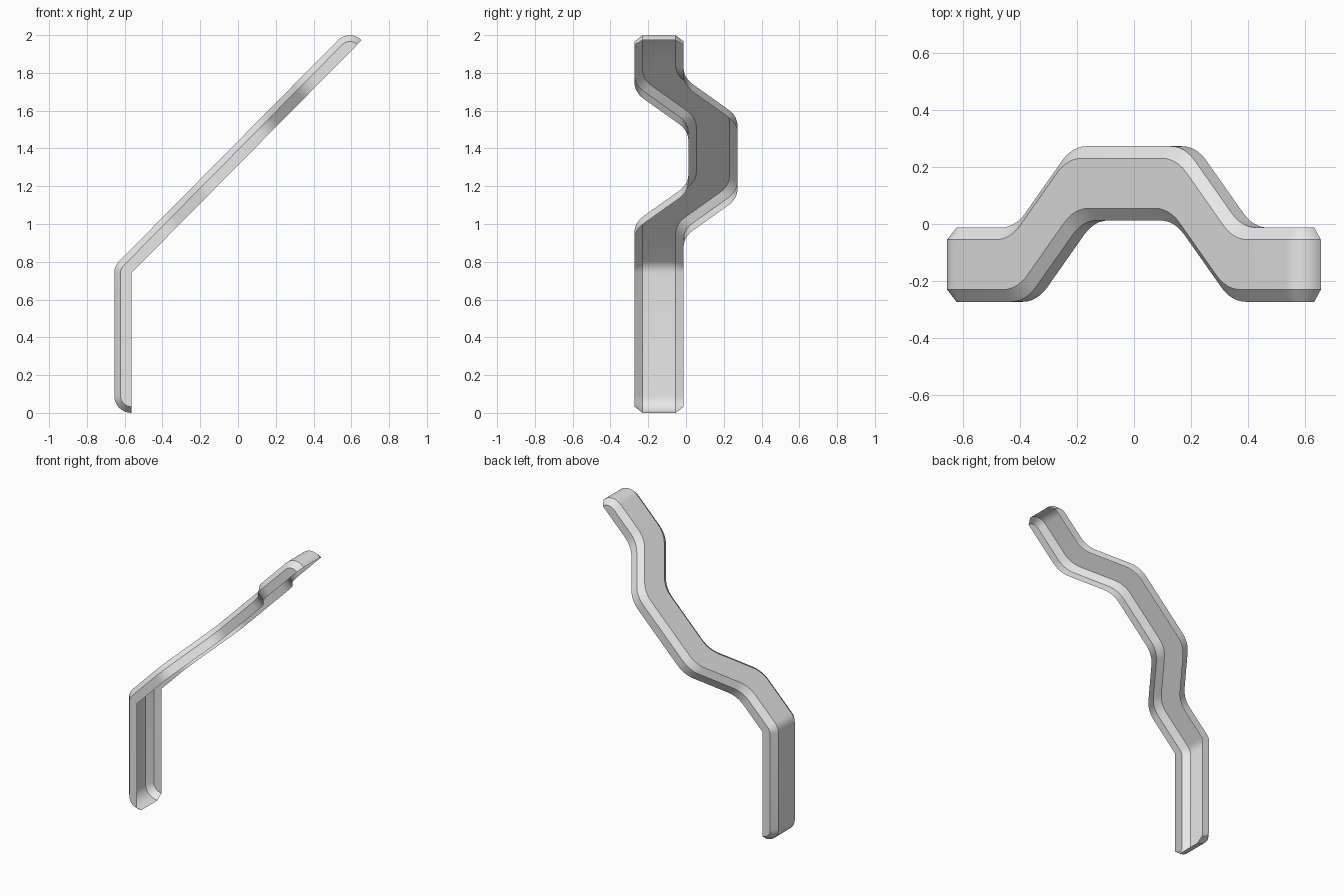
import bpy, bmesh
from math import sin, cos, pi, atan2, hypot, radians

cube = bpy.data.objects.get("Cube")
if cube:
    bpy.data.objects.remove(cube)

# Main dimensions
DEPTH = 0.09                      # depth of the pressed shell
ELBOW = (-0.565, 0.74)            # rim corner between leg and arm
TIP = (0.655, 1.973)              # rim at the far end of the arm
LOW, HIGH = -0.1425, 0.1425       # sideways positions of the arm
SKEW = 0.2                        # slant of the section inside each jog

# Open channel section: (sideways, outward)
section = [(0.13, 0), (0.13, 0.057), (0.0875, DEPTH),
           (-0.0875, DEPTH), (-0.13, 0.057), (-0.13, 0)]

slope = atan2(TIP[1] - ELBOW[1], TIP[0] - ELBOW[0])
length = hypot(TIP[0] - ELBOW[0], TIP[1] - ELBOW[1])
up = slope + pi / 2               # outward direction of the arm
stations = []                     # (x, z, outward angle, y, skew)


def turn(x, z, start, end, steps):
    """Swing the section around a point on the rim."""
    for i in range(steps + 1):
        stations.append((x, z, start + (end - start) * i / steps, LOW, 0))


def on_arm(s):
    return ELBOW[0] + s * cos(slope), ELBOW[1] + s * sin(slope)


def jog(middle, y0, y1, skew):
    """Sideways step at 45 degrees with a rounded bend at each end."""
    half, t, steps = abs(y1 - y0) / 2, 0.07, 6
    radius = t / (2 ** 0.5 - 1)
    bend = []
    for i in range(steps + 1):
        a = pi / 4 * i / steps
        bend.append((-half - t + radius * sin(a), radius * (1 - cos(a))))
    points = [(s, -half + d) for s, d in bend]
    points += [(-s, half - d) for s, d in reversed(bend)]
    side = 1 if y1 > y0 else -1
    for s, d in points:
        x, z = on_arm(middle + s)
        stations.append((x, z, up, (y0 + y1) / 2 + side * d, skew))


# Rounded foot, leg, elbow, two jogs and rounded end
turn(ELBOW[0], DEPTH, 1.5 * pi, pi, 8)
turn(*ELBOW, pi, up, 6)
jog(0.437, LOW, HIGH, -SKEW)
jog(1.23, HIGH, LOW, SKEW)
turn(*on_arm(length - DEPTH), up, slope, 8)

# Sweep the section through the stations
bm = bmesh.new()
rows = []
for x, z, a, y, skew in stations:
    row = []
    for v, r in section:
        s = skew * v
        row.append(bm.verts.new((x + r * cos(a) + s * cos(slope), y + v,
                                 z + r * sin(a) + s * sin(slope))))
    rows.append(row)
for a, b in zip(rows, rows[1:]):
    for j in range(len(section) - 1):
        bm.faces.new((a[j], a[j + 1], b[j + 1], b[j]))
bmesh.ops.remove_doubles(bm, verts=bm.verts, dist=0.0001)

mesh = bpy.data.meshes.new("bent_bracket")
bm.to_mesh(mesh)
bm.free()
bracket = bpy.data.objects.new("bent_bracket", mesh)
bpy.context.collection.objects.link(bracket)

# Plain grey material
grey = bpy.data.materials.new("light_grey")
grey.use_nodes = True
colour = (0.8, 0.8, 0.8, 1)
grey.diffuse_color = colour
grey.node_tree.nodes["Principled BSDF"].inputs["Base Color"].default_value = colour
mesh.materials.append(grey)

# Smooth bends with crisp folds
bpy.ops.object.select_all(action="DESELECT")
bracket.select_set(True)
bpy.context.view_layer.objects.active = bracket
bpy.ops.object.shade_smooth_by_angle(angle=radians(30))
